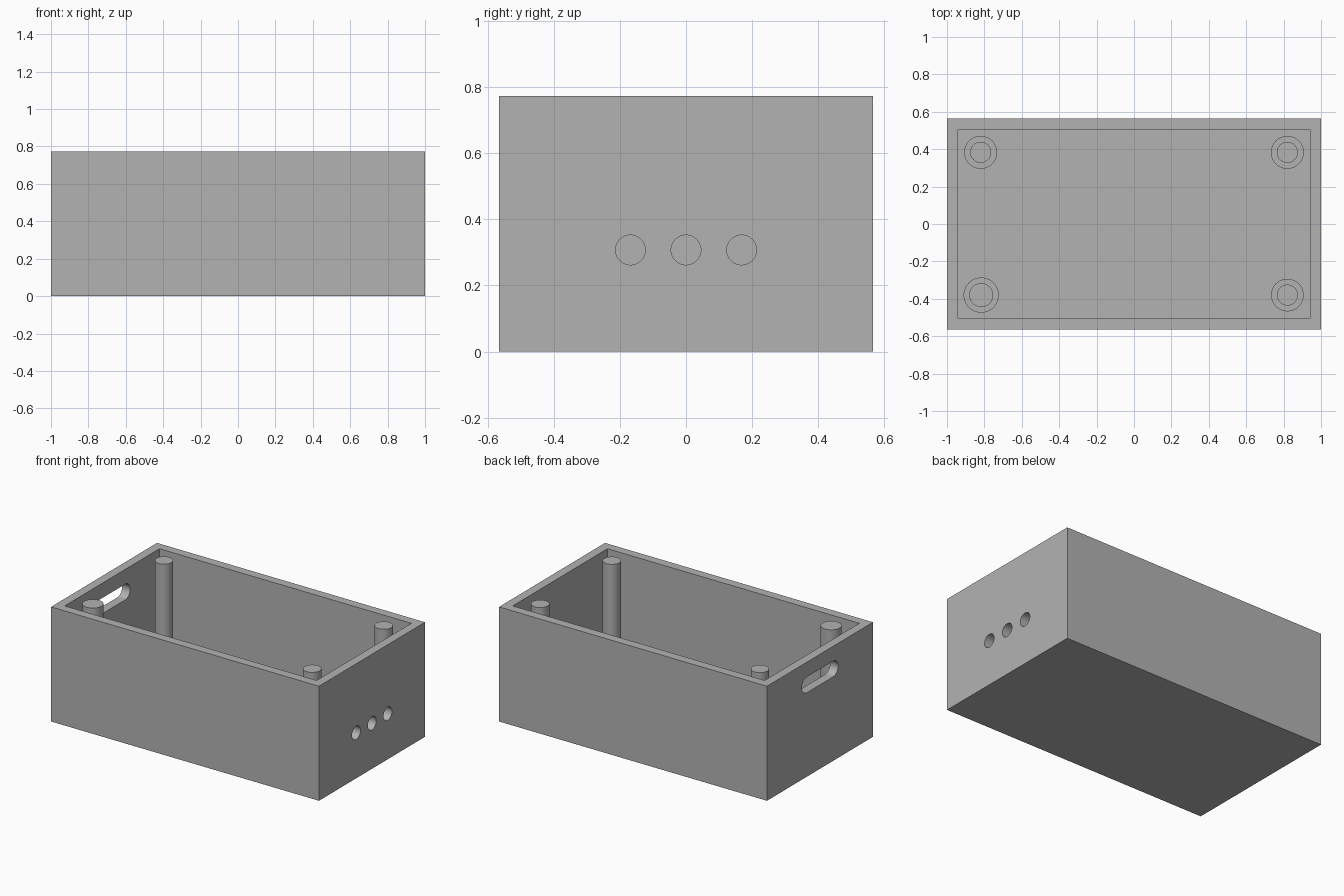
import bpy, bmesh, math
from mathutils import Matrix, Vector

cube = bpy.data.objects.get("Cube")
if cube:
    bpy.data.objects.remove(cube, do_unlink=True)

LENGTH, DEPTH, HEIGHT, WALL = 2.0, 1.13, 0.773, 0.06

grey = bpy.data.materials.new("plain_grey")
grey.use_nodes = True
colour = (0.45, 0.45, 0.45, 1)
grey.diffuse_color = colour
grey.node_tree.nodes["Principled BSDF"].inputs["Base Color"].default_value = colour


def make_object(name, bm):
    bmesh.ops.recalc_face_normals(bm, faces=bm.faces)
    mesh = bpy.data.meshes.new(name)
    bm.to_mesh(mesh)
    bm.free()
    mesh.materials.append(grey)
    obj = bpy.data.objects.new(name, mesh)
    bpy.context.collection.objects.link(obj)
    return obj


def smooth(obj):
    bpy.ops.object.select_all(action='DESELECT')
    obj.select_set(True)
    bpy.context.view_layer.objects.active = obj
    bpy.ops.object.shade_smooth_by_angle(angle=math.radians(30))


def slot_cutter(name, x, y, z, radius, half_run=0.0, steps=24):
    """Prism along x with rounded ends; a plain cylinder when half_run is 0."""
    bm = bmesh.new()
    ring = []
    for side in (1, -1):
        for i in range(steps + (1 if half_run else 0)):
            a = math.pi * i / steps - math.pi / 2
            ring.append(bm.verts.new((x - WALL * 1.5,
                                      y + side * (half_run + radius * math.cos(a)),
                                      z + side * radius * math.sin(a))))
    face = bm.faces.new(ring)
    out = bmesh.ops.extrude_face_region(bm, geom=[face])
    moved = [g for g in out["geom"] if isinstance(g, bmesh.types.BMVert)]
    bmesh.ops.translate(bm, verts=moved, vec=Vector((WALL * 3, 0, 0)))
    cutter = make_object(name, bm)
    cutter.hide_render = True
    return cutter


# Open box: inset the top face and push the inside down to the floor
bm = bmesh.new()
bmesh.ops.create_cube(bm, size=1, matrix=Matrix.Translation((0, 0, HEIGHT / 2))
                      @ Matrix.Diagonal((LENGTH, DEPTH, HEIGHT, 1)))
top = max(bm.faces, key=lambda f: f.calc_center_median().z)
bmesh.ops.inset_region(bm, faces=[top], thickness=WALL, use_even_offset=True)
out = bmesh.ops.extrude_face_region(bm, geom=[top])
moved = [g for g in out["geom"] if isinstance(g, bmesh.types.BMVert)]
bmesh.ops.translate(bm, verts=moved, vec=Vector((0, 0, WALL - HEIGHT)))
if top.is_valid:
    bmesh.ops.delete(bm, geom=[top], context='FACES_ONLY')
box = make_object("open_box", bm)

# Three cable holes on one end, hand slot on the other
cutters = [slot_cutter("cable_hole_cutter", LENGTH / 2 - WALL / 2, y, 0.307, 0.045)
           for y in (-0.168, 0, 0.168)]
cutters.append(slot_cutter("hand_slot_cutter", -LENGTH / 2 + WALL / 2, 0, 0.62, 0.053, 0.14))
bpy.context.view_layer.objects.active = box
for cutter in cutters:
    mod = box.modifiers.new("cut", 'BOOLEAN')
    mod.operation = 'DIFFERENCE'
    mod.solver = 'EXACT'
    mod.object = cutter
    bpy.ops.object.modifier_apply(modifier=mod.name)
    bpy.data.objects.remove(cutter, do_unlink=True)
smooth(box)


def post(name, x, y, radius, foot):
    """Corner post flush with the rim, standing on a wider foot."""
    bm = bmesh.new()
    for r, z0, z1 in ((radius, WALL, HEIGHT), (foot, WALL, WALL * 2)):
        bmesh.ops.create_cone(bm, cap_ends=True, segments=48, radius1=r, radius2=r,
                              depth=z1 - z0,
                              matrix=Matrix.Translation((x, y, (z0 + z1) / 2)))
    smooth(make_object(name, bm))


# Corner posts; the front right one is slightly thicker
post("back_left_post", 0.82, 0.383, 0.056, 0.088)
post("back_right_post", -0.82, 0.383, 0.056, 0.088)
post("front_left_post", 0.82, -0.38, 0.056, 0.087)
post("front_right_post", -0.817, -0.38, 0.064, 0.094)
